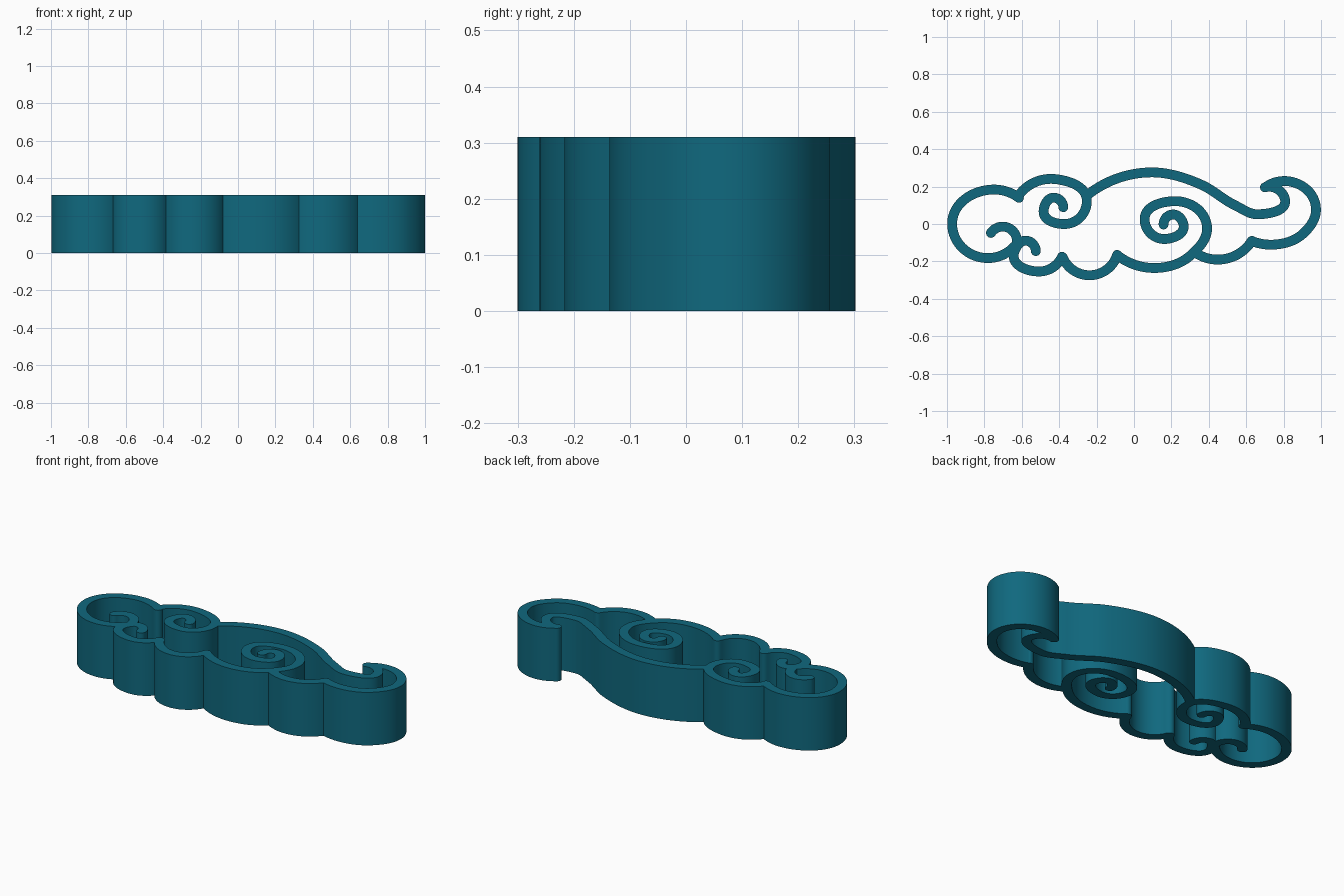
import bpy
import bmesh
import math
from mathutils import Vector
from mathutils.geometry import interpolate_bezier

HEIGHT = 0.31
HALF_WIDTH = 0.026

cube = bpy.data.objects.get("Cube")
if cube:
    bpy.data.objects.remove(cube, do_unlink=True)

teal = bpy.data.materials.new("deep teal")
teal.use_nodes = True
colour = (0.005, 0.14, 0.21, 1)
teal.diffuse_color = colour
teal.node_tree.nodes["Principled BSDF"].inputs["Base Color"].default_value = colour


def arc_path(points, steps=20):
    """Chain of near-circular arcs through a few points."""
    pts = [Vector((x, y, 0)) for x, y in points]
    chords = [b - a for a, b in zip(pts, pts[1:])]
    # the tangent at each point is that of the circle through its neighbours
    tangents = [(a.normalized() * b.length + b.normalized() * a.length).normalized()
                for a, b in zip(chords, chords[1:])]
    first = -tangents[0].reflect(chords[0].normalized())
    last = -tangents[-1].reflect(chords[-1].normalized())
    tangents = [first] + tangents + [last]
    path = [pts[0]]
    for i, chord in enumerate(chords):
        start, end = tangents[i], tangents[i + 1]
        reach = chord.length / 3 / math.cos(start.angle(end) / 4) ** 2
        path += interpolate_bezier(pts[i], pts[i] + start * reach,
                                   pts[i + 1] - end * reach, pts[i + 1], steps)[1:]
    return path


def round_cap(centre, rim, steps=10):
    """Half circle that starts at a rim point and turns clockwise."""
    side = rim - centre
    start = math.atan2(side.y, side.x)
    angles = [start - math.pi * k / steps for k in range(1, steps)]
    return [centre + Vector((math.cos(a), math.sin(a), 0)) * HALF_WIDTH for a in angles]


def ribbon(name, *points):
    """Upright wall of even thickness that follows a path, with round ends."""
    path = arc_path(points)
    left, right = [], []
    for i, p in enumerate(path):
        along = (path[min(i + 1, len(path) - 1)] - path[max(i - 1, 0)]).normalized()
        side = Vector((-along.y, along.x, 0)) * HALF_WIDTH
        left.append(p + side)
        right.append(p - side)
    outline = left + round_cap(path[-1], left[-1]) + right[::-1] + round_cap(path[0], right[0])

    bm = bmesh.new()
    base = bm.faces.new([bm.verts.new(p) for p in outline])
    raised = bmesh.ops.extrude_face_region(bm, geom=[base])["geom"]
    top_verts = [v for v in raised if isinstance(v, bmesh.types.BMVert)]
    bmesh.ops.translate(bm, verts=top_verts, vec=(0, 0, HEIGHT))
    bmesh.ops.recalc_face_normals(bm, faces=bm.faces)
    mesh = bpy.data.meshes.new(name)
    bm.to_mesh(mesh)
    bm.free()
    mesh.materials.append(teal)
    obj = bpy.data.objects.new(name, mesh)
    bpy.context.collection.objects.link(obj)
    return obj


def weld(part):
    """Join a wall into the frame as one clean solid."""
    union = frame.modifiers.new("weld", "BOOLEAN")
    union.operation = "UNION"
    union.solver = "EXACT"
    union.object = part
    bpy.ops.object.modifier_apply(modifier=union.name)
    bpy.data.objects.remove(part, do_unlink=True)


# large lobe at the right end
frame = ribbon("scrollwork_frame", (-0.615, 0.14), (-0.76, 0.184), (-0.972, -0.01),
               (-0.79, -0.182), (-0.64, -0.12))
bpy.context.view_layer.objects.active = frame

# small curl inside the end lobe
weld(ribbon("end_curl", (-0.765, -0.048), (-0.69, -0.015), (-0.635, -0.055), (-0.63, -0.12)))

# rear lobe winding into a medium scroll
weld(ribbon("rear_scroll", (-0.62, 0.148), (-0.42, 0.24), (-0.252, 0.12), (-0.37, 0),
            (-0.483, 0.075), (-0.42, 0.14), (-0.378, 0.09)))

# long rear sweep ending in a hook
weld(ribbon("rear_sweep", (-0.255, 0.15), (0.09, 0.276), (0.36, 0.21), (0.54, 0.1),
            (0.66, 0.052), (0.805, 0.14), (0.7, 0.196)))

# front lobes, ending in rounded bumps
weld(ribbon("front_curl_lobe", (-0.525, -0.145), (-0.57, -0.09), (-0.64, -0.15),
            (-0.51, -0.254), (-0.385, -0.175)))
weld(ribbon("front_middle_lobe", (-0.38, -0.18), (-0.24, -0.274), (-0.09, -0.165)))
weld(ribbon("front_side_lobe", (0.33, -0.155), (0.46, -0.19), (0.63, -0.09)))

# front lobe winding into the large central scroll
weld(ribbon("central_scroll", (-0.085, -0.17), (0.1, -0.235), (0.3, -0.17), (0.39, -0.01),
            (0.21, 0.122), (0.057, 0.02), (0.17, -0.08), (0.264, 0), (0.2, 0.05),
            (0.158, -0.003)))

# outer arc that meets the hook
weld(ribbon("outer_arc", (0.64, -0.095), (0.75, -0.11), (0.9, -0.055), (0.973, 0.08),
            (0.82, 0.229), (0.705, 0.198)))

frame.data.shade_smooth()
frame.data.set_sharp_from_angle(angle=math.radians(35))
